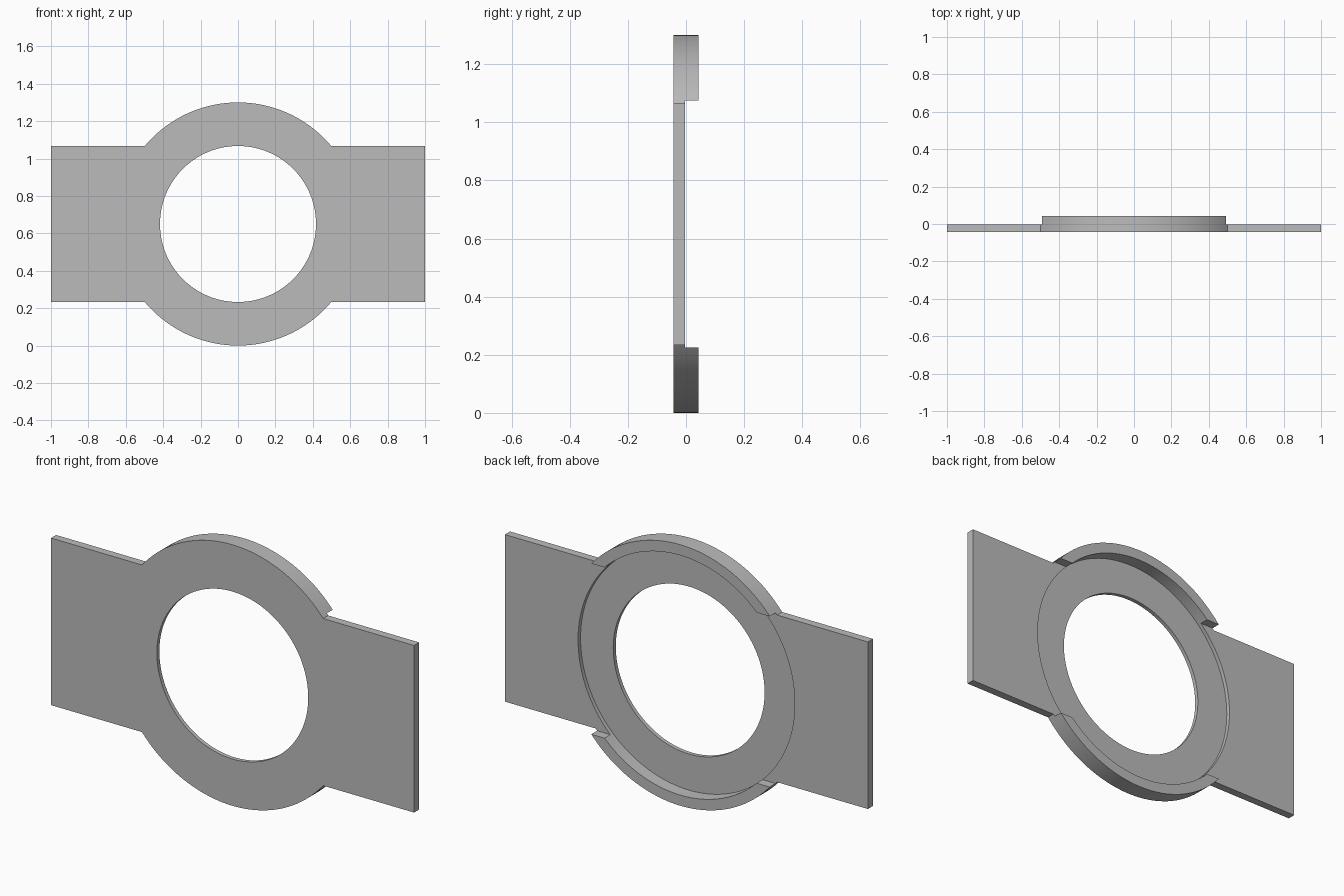
import bpy
import math

cube = bpy.data.objects.get("Cube")
if cube:
    bpy.data.objects.remove(cube, do_unlink=True)

CENTRE_Z = 0.65
FRONT, PLATE_BACK, FLOOR, RIM_BACK = -0.043, -0.003, -0.023, 0.043

grey = bpy.data.materials.new("plain grey")
grey.use_nodes = True
colour = (0.5, 0.5, 0.5, 1)
grey.diffuse_color = colour
grey.node_tree.nodes["Principled BSDF"].inputs["Base Color"].default_value = colour


def finish(name):
    obj = bpy.context.object
    obj.name = name
    bpy.ops.object.transform_apply(location=True, rotation=True, scale=True)
    obj.data.materials.append(grey)
    return obj


def disc(name, radius, y0, y1):
    bpy.ops.mesh.primitive_cylinder_add(
        vertices=128, radius=radius, depth=y1 - y0,
        location=(0, (y0 + y1) / 2, CENTRE_Z), rotation=(math.pi / 2, 0, 0))
    return finish(name)


def slab(name, width, height, y0, y1):
    bpy.ops.mesh.primitive_cube_add(size=1, location=(0, (y0 + y1) / 2, CENTRE_Z))
    bpy.context.object.scale = (width, y1 - y0, height)
    return finish(name)


def combine(target, tool, operation):
    tool.hide_render = True
    mod = target.modifiers.new(tool.name, "BOOLEAN")
    mod.operation = operation
    mod.solver = "EXACT"
    mod.object = tool
    bpy.context.view_layer.objects.active = target
    bpy.ops.object.modifier_apply(modifier=mod.name)
    bpy.data.objects.remove(tool, do_unlink=True)


# Thick ring body, lowered in the middle so the rim stands only at top and bottom
body = disc("ring_plate", 0.65, FRONT, RIM_BACK)
combine(body, slab("rim_gap", 3, 0.85, PLATE_BACK, 0.2), "DIFFERENCE")

# Flat side wings
combine(body, slab("wings", 2, 0.832, FRONT, PLATE_BACK), "UNION")

# Shallow round seat in the back, then the through hole
combine(body, disc("seat", 0.597, FLOOR, 0.2), "DIFFERENCE")
combine(body, disc("hole", 0.417, -0.2, 0.2), "DIFFERENCE")

# Smooth round walls with crisp edges
bpy.ops.object.select_all(action="DESELECT")
body.select_set(True)
bpy.context.view_layer.objects.active = body
bpy.ops.object.shade_smooth_by_angle(angle=math.radians(30))
